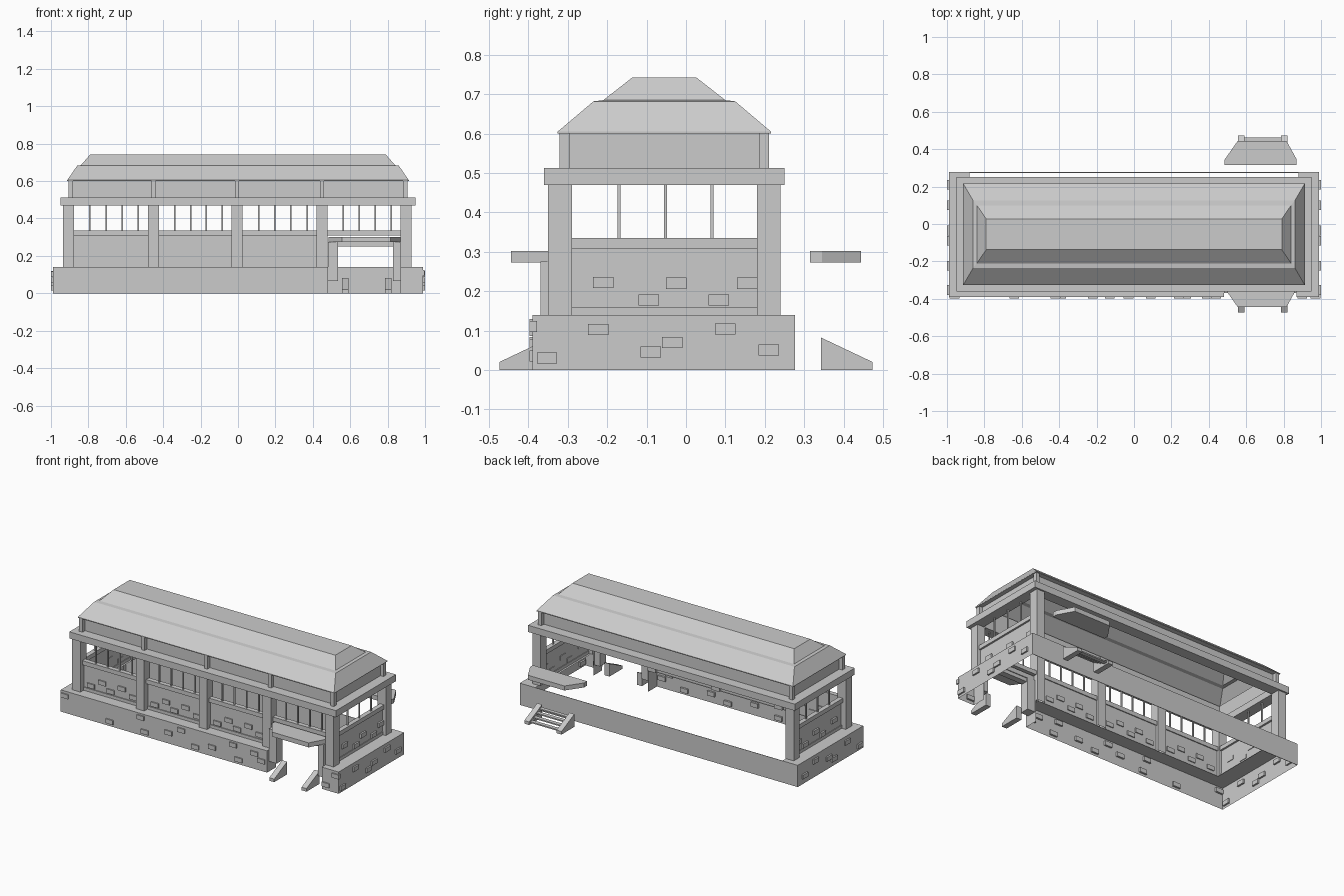
import bpy, bmesh
from mathutils import Vector

if "Cube" in bpy.data.objects:
    bpy.data.objects.remove(bpy.data.objects["Cube"])

stone = bpy.data.materials.new("light_grey_stone")
stone.use_nodes = True
GREY = (0.6, 0.6, 0.6, 1)
stone.diffuse_color = GREY
stone.node_tree.nodes["Principled BSDF"].inputs["Base Color"].default_value = GREY

CY = -0.055          # middle of the hall in y
AXES = {"x": 0, "y": 1, "z": 2}


def finish(name, bm):
    mesh = bpy.data.meshes.new(name)
    bm.to_mesh(mesh)
    bm.free()
    mesh.materials.append(stone)
    obj = bpy.data.objects.new(name, mesh)
    bpy.context.collection.objects.link(obj)
    return obj


def add_box(bm, lo, hi, open_sides=()):
    """Box between two corners; open_sides such as '-z' are left off."""
    lo, hi = Vector(lo), Vector(hi)
    verts = bmesh.ops.create_cube(bm, size=1)["verts"]
    for v in verts:
        v.co = (lo + hi) / 2 + v.co * (hi - lo)
    faces = {f for v in verts for f in v.link_faces}
    for f in faces:
        f.normal_update()
    dirs = []
    for side in open_sides:
        d = Vector((0, 0, 0))
        d[AXES[side[1]]] = -1 if side[0] == "-" else 1
        dirs.append(d)
    gone = [f for f in faces if any(f.normal.dot(d) > 0.9 for d in dirs)]
    bmesh.ops.delete(bm, geom=gone, context="FACES")


def boxes(name, items):
    bm = bmesh.new()
    for item in items:
        add_box(bm, *item)
    return finish(name, bm)


def frame(name, hx, hy, width, z0, z1):
    """Rectangular ring of four beams."""
    ix, iy = hx - width, hy - width
    return boxes(name, [
        ((-hx, CY - hy, z0), (hx, CY - iy, z1)),
        ((-hx, CY + iy, z0), (hx, CY + hy, z1)),
        ((-hx, CY - iy, z0), (-ix, CY + iy, z1)),
        ((ix, CY - iy, z0), (hx, CY + iy, z1))])


def loft(name, rings, cap=True):
    """Stack of centred rectangles (half x, half y, z) joined by walls."""
    bm = bmesh.new()
    loops = [[bm.verts.new((sx * hx, CY + sy * hy, z))
              for sx, sy in ((-1, -1), (1, -1), (1, 1), (-1, 1))]
             for hx, hy, z in rings]
    for a, b in zip(loops, loops[1:]):
        for i in range(4):
            j = (i + 1) % 4
            bm.faces.new((a[i], a[j], b[j], b[i]))
    if cap:
        bm.faces.new(loops[-1])
    return finish(name, bm)


def prism(name, points, offset):
    """Flat outline pushed along an offset."""
    bm = bmesh.new()
    face = bm.faces.new([bm.verts.new(p) for p in points])
    out = bmesh.ops.extrude_face_region(bm, geom=[face])["geom"]
    moved = [g for g in out if isinstance(g, bmesh.types.BMVert)]
    bmesh.ops.translate(bm, vec=offset, verts=moved)
    bmesh.ops.recalc_face_normals(bm, faces=bm.faces)
    return finish(name, bm)


# Plinth: hollow ledges at the front and ends, a plain sheet at the back
DOOR_L, DOOR_R = 0.48, 0.87
boxes("plinth_front", [
    ((-0.99, -0.39, 0), (DOOR_L, -0.3, 0.14), ("-z", "+y", "-x")),
    ((DOOR_R, -0.39, 0), (0.99, -0.3, 0.14), ("-z", "+y", "+x"))])
boxes("plinth_ends", [
    ((0.88, -0.39, 0), (0.99, 0.277, 0.14), ("-z", "-x", "-y", "+y")),
    ((-0.99, -0.39, 0), (-0.88, 0.277, 0.14), ("-z", "+x", "-y", "+y"))])
boxes("plinth_back", [
    ((-0.99, 0.274, 0), (0.99, 0.277, 0.14))])

# Columns
COLS = [-0.907, -0.452, -0.005, 0.45, 0.898]
spots = [(x, -0.32) for x in COLS] + [(COLS[0], 0.21), (COLS[-1], 0.21)]
boxes("columns", [((x - 0.029, y - 0.03, 0.14), (x + 0.029, y + 0.03, 0.47), ("-z",))
                  for x, y in spots])

# Low walls, base trim, sills and window bars
walls, trims, sills, bars = [], [], [], []
for i, (a, b) in enumerate(zip(COLS, COLS[1:])):
    a, b = a + 0.029, b - 0.029
    if i < 3:
        walls.append(((a, -0.312, 0.14), (b, -0.306, 0.31)))
        trims.append(((a, -0.318, 0.14), (b, -0.306, 0.16)))
    sills.append(((a, -0.33, 0.308), (b, -0.3, 0.335)))
    for k in range(1, 5):
        x = a + (b - a) * k / 4.6
        bars.append(((x - 0.004, -0.319, 0.335), (x + 0.004, -0.311, 0.47)))
for s in (-1, 1):
    x = s * 0.9
    walls.append(((x - 0.003, -0.29, 0.14), (x + 0.003, 0.18, 0.31)))
    trims.append(((x - 0.007, -0.29, 0.14), (x + 0.007, 0.18, 0.16)))
    sills.append(((x - 0.015, -0.29, 0.308), (x + 0.015, 0.18, 0.335)))
    for y in (-0.17, -0.052, 0.066):
        bars.append(((x - 0.004, y - 0.004, 0.335), (x + 0.004, y + 0.004, 0.47)))
boxes("low_walls", walls)
boxes("wall_trim", trims)
boxes("window_sills", sills)
boxes("window_bars", bars)

# Raised bricks on the plinth and walls
front_bricks = [(-0.96, 0.11), (-0.64, 0.03), (-0.42, 0.115), (-0.39, 0.03),
                (-0.22, 0.07), (-0.13, 0.11), (-0.03, 0.03), (0.09, 0.06),
                (0.24, 0.115), (0.28, 0.03), (0.39, 0.1), (0.44, 0.065),
                (0.9, 0.035), (0.97, 0.11)]
end_bricks = [(-0.353, 0.03), (-0.223, 0.102), (-0.09, 0.045), (-0.035, 0.07),
              (0.1, 0.104), (0.21, 0.05)]
end_wall = [(-0.21, 0.222), (-0.094, 0.178), (-0.025, 0.22), (0.083, 0.178), (0.155, 0.22)]
bay_bricks = [(0.08, 0.18), (0.16, 0.22), (0.22, 0.18), (0.3, 0.22), (0.38, 0.185)]
W, H = 0.026, 0.014


def front_brick(x, z, y):
    return ((x - W, y - 0.008, z - H), (x + W, y + 0.012, z + H))


def end_brick(y, z, x, s):
    ends = sorted((s * (x - 0.012), s * (x + 0.009)))
    return ((ends[0], y - W, z - H), (ends[1], y + W, z + H))


bricks = [front_brick(x, z, -0.39) for x, z in front_bricks]
bricks += [front_brick(c + dx, z, -0.312) for c in COLS[:3] for dx, z in bay_bricks]
for s in (-1, 1):
    bricks += [end_brick(y, z, 0.991, s) for y, z in end_bricks]
    bricks += [end_brick(y, z, 0.905, s) for y, z in end_wall]
boxes("raised_bricks", bricks)

# Doorway
boxes("door_frame", [
    ((DOOR_L, -0.37, 0.065), (0.535, -0.31, 0.275)),
    ((0.83, -0.37, 0.065), (DOOR_R, -0.31, 0.275)),
    ((0.535, -0.36, 0.25), (0.83, -0.32, 0.275))])

# Awnings and step sides, front and back
for side, s in (("front", -1), ("back", 1)):
    plan = [(0.485, 0.315), (0.87, 0.315), (0.87, 0.345), (0.815, 0.445),
            (0.555, 0.445), (0.485, 0.345)]
    prism(side + "_awning", [(x, s * y, 0.273) for x, y in plan], (0, 0, 0.029))
    for hand, x in (("left", 0.785), ("right", 0.555)):
        wedge = [(0.343, 0), (0.474, 0), (0.474, 0.02), (0.343, 0.082)]
        prism(f"{side}_step_side_{hand}", [(x, s * y, z) for y, z in wedge],
              (0.035, 0, 0))
boxes("back_treads", [
    ((0.59, 0.345 + 0.031 * k, 0.058 - 0.016 * k),
     (0.785, 0.37 + 0.031 * k, 0.066 - 0.016 * k)) for k in range(4)])

# Eave beam, upper wall with posts, and the two tier roof
frame("eave_beam", 0.95, 0.305, 0.07, 0.47, 0.513)
loft("upper_wall", [(0.885, 0.24, 0.51), (0.885, 0.24, 0.602)], cap=False)
posts = []
for s in (-1, 1):
    for t in (-1, 1):
        x, y = s * 0.895, CY + t * 0.253
        posts.append(((x - 0.012, y - 0.013, 0.513), (x + 0.012, y + 0.013, 0.602)))
for x in COLS[1:4]:
    posts.append(((x - 0.011, CY - 0.265, 0.513), (x + 0.011, CY - 0.238, 0.602)))
boxes("upper_wall_posts", posts)
loft("roof", [(0.885, 0.24, 0.6), (0.913, 0.271, 0.6), (0.913, 0.271, 0.605),
              (0.86, 0.18, 0.682), (0.84, 0.155, 0.685), (0.79, 0.082, 0.742)])
